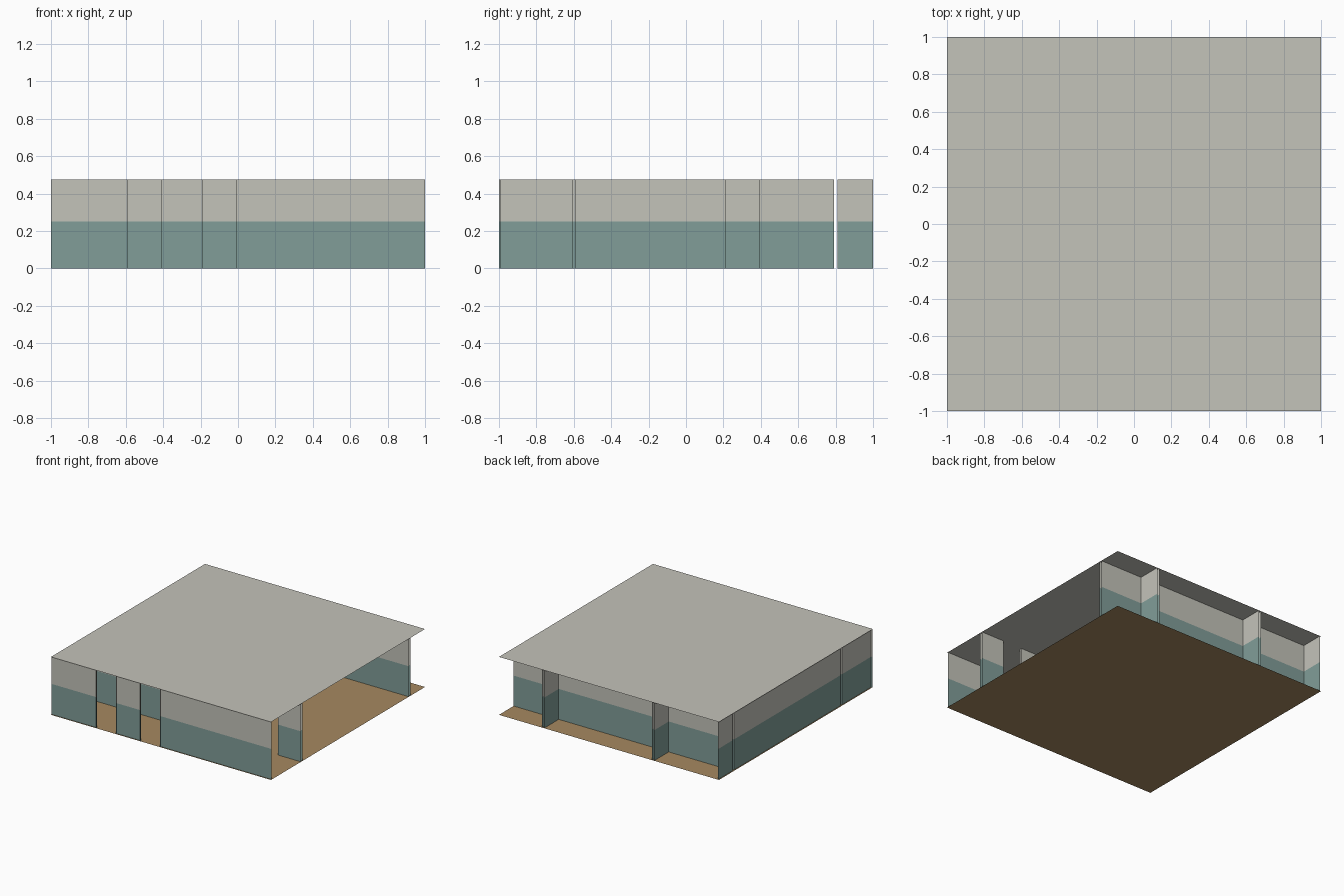
import bpy, bmesh

cube = bpy.data.objects.get("Cube")
if cube:
    bpy.data.objects.remove(cube, do_unlink=True)

HEIGHT, BAND = 0.476, 0.25   # wall height and top of the painted lower band
HALF = 0.01                  # half the wall thickness
DOOR = 0.09                  # half the door width


def linear(c):
    c /= 255
    return c / 12.92 if c <= 0.04045 else ((c + 0.055) / 1.055) ** 2.4


def material(name, *rgb):
    mat = bpy.data.materials.new(name)
    mat.use_nodes = True
    color = [linear(c) for c in rgb] + [1]
    mat.diffuse_color = color
    mat.node_tree.nodes["Principled BSDF"].inputs["Base Color"].default_value = color
    return mat


plaster = material("warm grey plaster", 196, 195, 186)
teal = material("muted teal paint", 129, 158, 153)
tan = material("tan floor", 166, 137, 96)


def finish(name, bm, mats):
    mesh = bpy.data.meshes.new(name)
    bm.to_mesh(mesh)
    bm.free()
    for mat in mats:
        mesh.materials.append(mat)
    obj = bpy.data.objects.new(name, mesh)
    bpy.context.collection.objects.link(obj)


def panel(bm, a, b):
    """Upright panel between two plan points, split at the paint line."""
    for low, high, index in ((0, BAND, 0), (BAND, HEIGHT, 1)):
        corners = [(*a, low), (*b, low), (*b, high), (*a, high)]
        bm.faces.new([bm.verts.new(p) for p in corners]).material_index = index


def wall(name, axis, pos, start, end, doors=(), joints=((), ()), sides=(-1, 1)):
    """Hollow wall along an axis; doors cut both skins, joints open one skin."""
    bm = bmesh.new()

    def plan(along, across):
        return (along, across) if axis == "x" else (across, along)

    for side in sides:
        skin = pos + side * HALF
        cuts = [(d - DOOR, d + DOOR) for d in doors]
        cuts += [(j - HALF, j + HALF) for j in joints[side > 0]]
        at = start
        for low, high in sorted(cuts) + [(end, end)]:
            panel(bm, plan(at, skin), plan(low, skin))
            at = high
    # door jambs
    near = pos - HALF if len(sides) == 2 else pos
    for d in doors:
        for edge in (d - DOOR, d + DOOR):
            panel(bm, plan(edge, near), plan(edge, pos + HALF))
    finish(name, bm, [teal, plaster])


def slab(name, z, mat):
    bm = bmesh.new()
    bmesh.ops.create_grid(bm, x_segments=1, y_segments=1, size=1)
    bmesh.ops.translate(bm, verts=bm.verts, vec=(0, 0, z))
    finish(name, bm, [mat])


# floor and flat roof
slab("floor", 0, tan)
slab("roof", HEIGHT, plaster)

# outer walls, a single skin each
wall("front_wall", "x", -1, -1, 1, doors=(-0.5, -0.1), sides=(1,))
wall("side_wall", "y", -1, -0.99, 1, joints=((), (-0.6, 0.8)), sides=(1,))

# walls across the building
wall("front_room_wall", "x", -0.6, -0.99, 1, doors=(0.7,), joints=((), (0,)))
wall("back_room_wall", "x", 0.8, -0.99, 1, joints=((0,), (-0.4, 0.6)))

# partitions between rooms
wall("middle_partition", "y", 0, -0.59, 0.79, doors=(0.3,))
for label, x in (("right", -0.4), ("left", 0.6)):
    wall("back_partition_" + label, "y", x, 0.81, 1)
